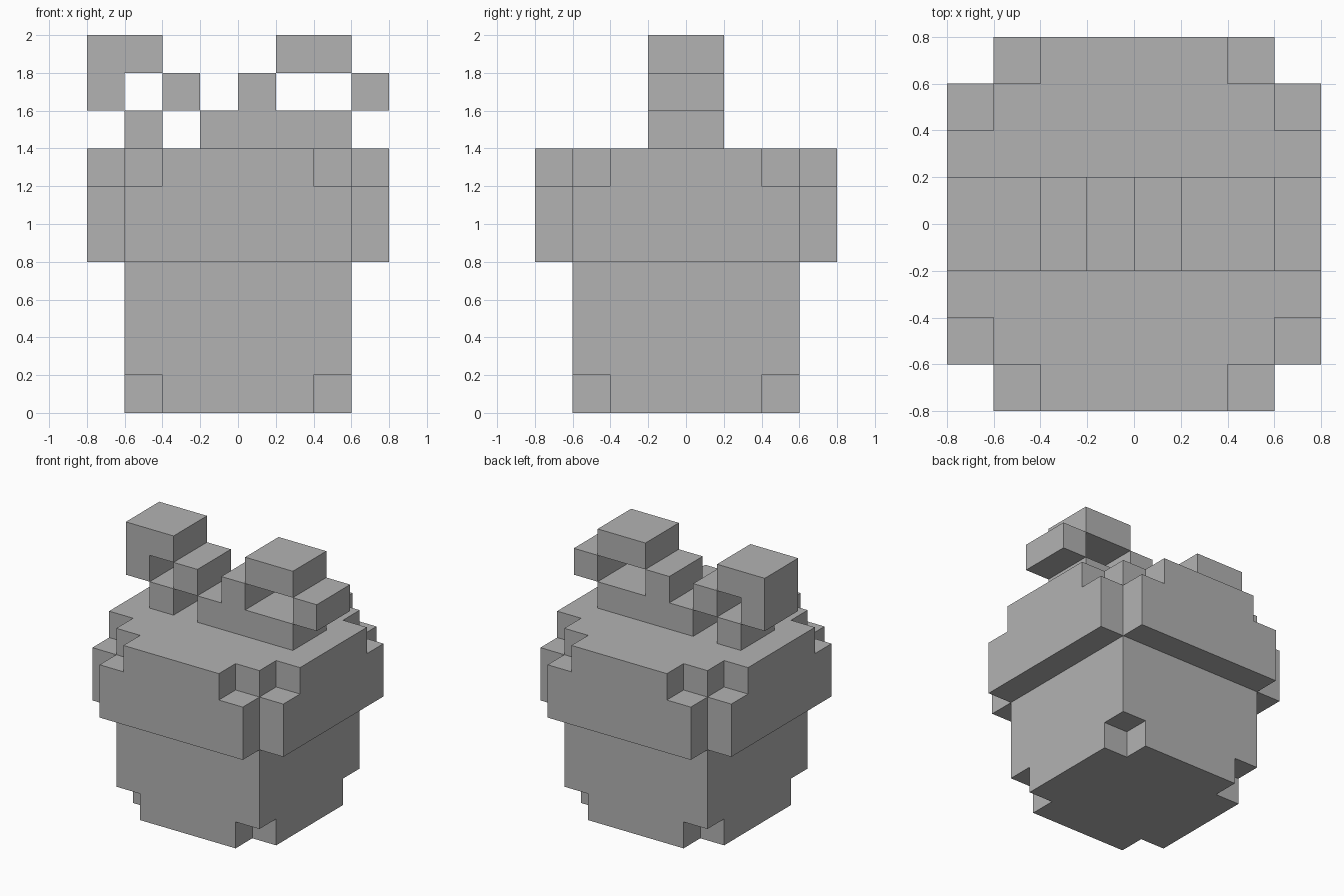
import bpy, bmesh
from itertools import product
from mathutils import Vector

default = bpy.data.objects.get("Cube")
if default:
    bpy.data.objects.remove(default, do_unlink=True)

CELL = 0.2   # edge length of one block

grey = bpy.data.materials.new("plain_grey")
grey.use_nodes = True
grey.diffuse_color = (0.45, 0.45, 0.45, 1)
grey.node_tree.nodes["Principled BSDF"].inputs["Base Color"].default_value = grey.diffuse_color


def block_part(name, cells):
    """Skin a set of grid cells: one face wherever a cell meets empty space."""
    bm = bmesh.new()
    for cell in cells:
        centre = Vector(cell) + Vector((0.5, 0.5, 0.5))
        for axis, sign in product(range(3), (-1, 1)):
            normal = Vector((0, 0, 0))
            normal[axis] = sign
            neighbour = tuple(c + int(n) for c, n in zip(cell, normal))
            if neighbour in cells:
                continue
            u = Vector((0, 0, 0))
            u[(axis + 1) % 3] = 0.5
            v = normal.cross(u)
            mid = centre + normal * 0.5
            bm.faces.new([bm.verts.new((mid + a * u + b * v) * CELL)
                          for a, b in ((-1, -1), (1, -1), (1, 1), (-1, 1))])
    # weld the squares and merge flat areas into large faces
    bmesh.ops.remove_doubles(bm, verts=bm.verts[:], dist=CELL / 100)
    bmesh.ops.dissolve_limit(bm, angle_limit=0.01, verts=bm.verts[:], edges=bm.edges[:])
    mesh = bpy.data.meshes.new(name)
    bm.to_mesh(mesh)
    bm.free()
    mesh.materials.append(grey)
    obj = bpy.data.objects.new(name, mesh)
    bpy.context.collection.objects.link(obj)
    return obj


def layer(half, z, reach):
    """Square layer of cells whose corners are trimmed beyond a diagonal reach."""
    span = range(-half, half)
    return {(x, y, z) for x, y in product(span, span)
            if abs(x + 0.5) + abs(y + 0.5) <= reach}


# Pot: square block with its four bottom corners notched
pot = layer(3, 0, 4)
for z in range(1, 4):
    pot |= layer(3, z, 5)
block_part("pot", pot)

# Rim: wider cap without corner columns, notched again along its top layer
rim = layer(4, 4, 6) | layer(4, 5, 6) | layer(4, 6, 5)
block_part("rim", rim)

# Topper: stepped loops drawn as rows from the top down
rows = ("##...##.",
        "#.#.#..#",
        ".#.####.")
topper = {(col - 4, y, 9 - row)
          for row, text in enumerate(rows)
          for col, mark in enumerate(text) if mark == "#"
          for y in (-1, 0)}
block_part("topper", topper)
